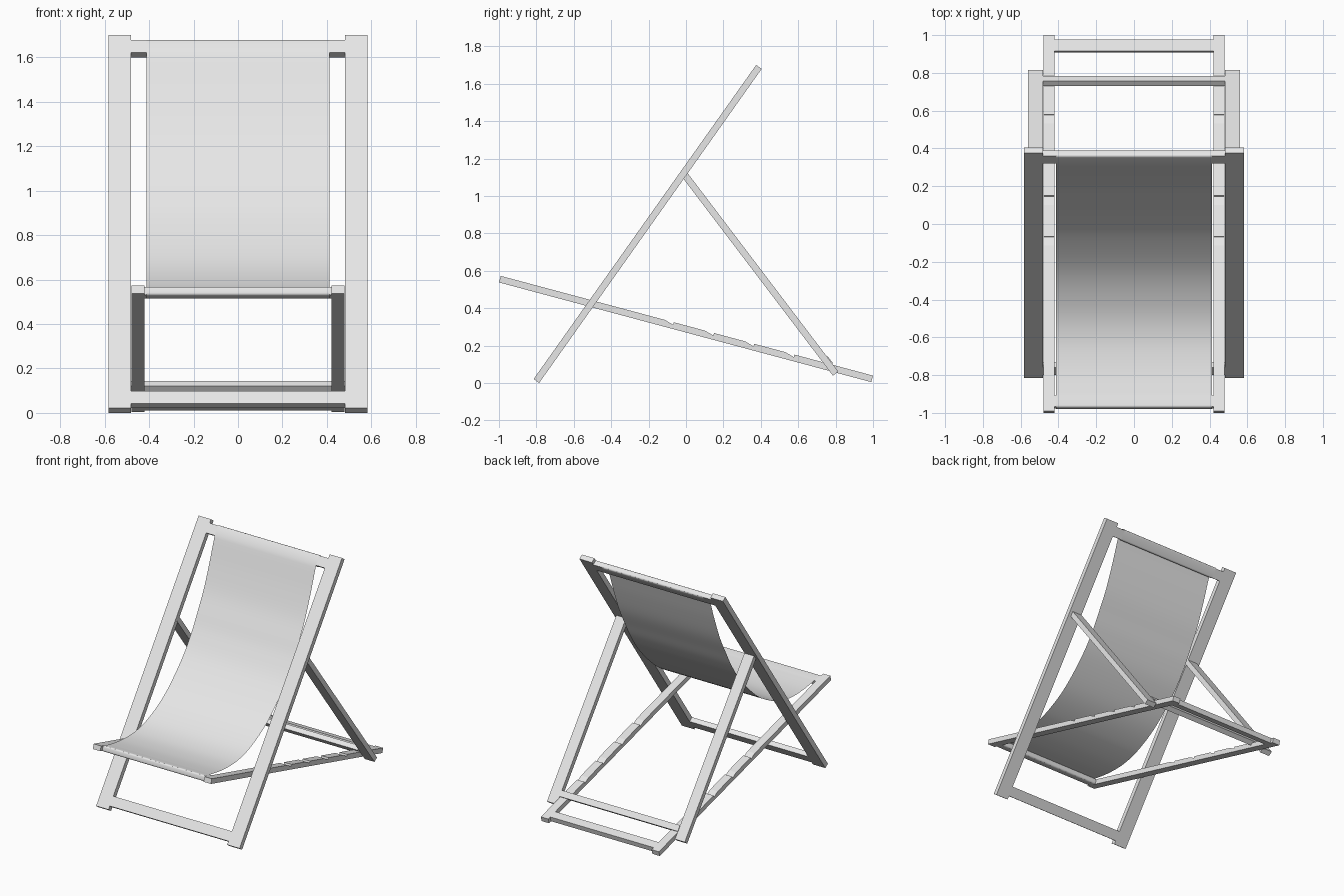
import bpy, bmesh, math
from mathutils import Vector

cube = bpy.data.objects.get("Cube")
if cube:
    bpy.data.objects.remove(cube, do_unlink=True)

THICK = 0.036


def material(name, rgb):
    m = bpy.data.materials.new(name)
    m.use_nodes = True
    col = (*rgb, 1.0)
    m.diffuse_color = col
    m.node_tree.nodes["Principled BSDF"].inputs["Base Color"].default_value = col
    return m


GREY = material("light grey", (0.8, 0.8, 0.8))


def finish(name, bm):
    mesh = bpy.data.meshes.new(name)
    bm.to_mesh(mesh)
    bm.free()
    mesh.materials.append(GREY)
    obj = bpy.data.objects.new(name, mesh)
    bpy.context.collection.objects.link(obj)
    return obj


def extrude_profile(name, profile, x0, x1):
    """Solid made by sweeping a (y, z) outline from x0 to x1."""
    bm = bmesh.new()
    face = bm.faces.new([bm.verts.new((x0, p.x, p.y)) for p in profile])
    out = bmesh.ops.extrude_face_region(bm, geom=[face])
    verts = [g for g in out["geom"] if isinstance(g, bmesh.types.BMVert)]
    bmesh.ops.translate(bm, verts=verts, vec=(x1 - x0, 0, 0))
    bmesh.ops.recalc_face_normals(bm, faces=bm.faces)
    return finish(name, bm)


def axes(a, b):
    d = (b - a).normalized()
    n = Vector((-d.y, d.x))
    return d, n if n.y > 0 else -n


def rail_pair(name, a, b, x0, x1, notches=()):
    """Mirrored side rails, with optional ramped notches on the upper edge."""
    d, n = axes(a, b)
    h = n * THICK / 2
    top = [a + h]
    for y in notches:
        s = a + d * ((y - a.x) / d.x) + h
        top += [s - d * 0.05, s - n * 0.014, s]
    top.append(b + h)
    outline = [b - h, a - h] + top
    extrude_profile("left_" + name, outline, x0, x1)
    extrude_profile("right_" + name, outline, -x1, -x0)


def crossbar(name, centre, frame, width, half_span):
    d, n = axes(*frame)
    u, v = d * width / 2, n * THICK / 2
    extrude_profile(name, [centre - u - v, centre + u - v, centre + u + v, centre - u + v],
                    -half_span, half_span)


def on(frame, y):
    a, b = frame
    return a.lerp(b, (y - a.x) / (b.x - a.x))


# Three hinged frames as (y, z) centre lines
back = (Vector((-0.80, 0.0105)), Vector((0.39, 1.69)))
seat = (Vector((-0.995, 0.555)), Vector((0.995, 0.022)))
prop = (Vector((-0.005, 1.11)), Vector((0.80, 0.05)))

rail_pair("back_rail", *back, 0.482, 0.583)
rail_pair("seat_rail", *seat, 0.42, 0.48, notches=(-0.07, 0.145, 0.36, 0.575))
rail_pair("prop_leg", *prop, 0.481, 0.56)

top_bar, front_bar = on(back, 0.354), on(seat, -0.942)
crossbar("top_crossbar", top_bar, back, 0.07, 0.483)
crossbar("bottom_crossbar", on(back, -0.765), back, 0.07, 0.483)
crossbar("front_crossbar", front_bar, seat, 0.062, 0.421)
crossbar("rear_crossbar", on(seat, 0.942), seat, 0.062, 0.421)
crossbar("prop_crossbar", Vector((0.757, 0.114)), prop, 0.044, 0.482)


# Sling: wraps the front bar, sags to the back, wraps the top bar
def wrap(centre, frame, width, side):
    """Rounded loop round a bar, from its inner upper edge out and underneath."""
    d, n = axes(*frame)
    r = 0.012
    hu, hv = width / 2 + 0.004 - r, THICK / 2 + 0.003 - r
    pts = []
    for k, (su, sv) in enumerate([(-1, 1), (1, 1), (1, -1), (-1, -1)]):
        for j in range(5):
            t = math.pi - (k + j / 4) * math.pi / 2
            pts.append(centre + d * side * (su * hu + r * math.cos(t))
                       + n * (sv * hv + r * math.sin(t)))
    return pts[4:]


def smooth_path(pts, steps=6):
    out = []
    for i in range(1, len(pts) - 2):
        p0, p1, p2, p3 = pts[i - 1:i + 3]
        for j in range(steps):
            t = j / steps
            out.append(0.5 * (2 * p1 + (p2 - p0) * t + (2 * p0 - 5 * p1 + 4 * p2 - p3) * t * t
                              + (3 * p1 - p0 - 3 * p2 + p3) * t ** 3))
    return out


front_wrap = wrap(front_bar, seat, 0.062, -1)
top_wrap = wrap(top_bar, back, 0.07, 1)
sag = [Vector(p) for p in [(-0.76, 0.533), (-0.6, 0.535), (-0.44, 0.578), (-0.25, 0.685),
                           (-0.06, 0.865), (0.05, 1.015), (0.12, 1.14), (0.19, 1.275),
                           (0.255, 1.44)]]
curve = smooth_path([front_wrap[1], front_wrap[0]] + sag + [top_wrap[0], top_wrap[1]])
path = front_wrap[::-1] + curve[1:] + top_wrap

bm = bmesh.new()
rows = [[bm.verts.new((x, p.x, p.y)) for x in (-0.412, 0.412)] for p in path]
for (a, b), (c, e) in zip(rows, rows[1:]):
    bm.faces.new((a, b, e, c))
sling = finish("fabric_sling", bm)
bpy.context.view_layer.objects.active = sling
sling.select_set(True)
bpy.ops.object.shade_smooth_by_angle(angle=math.radians(50))
